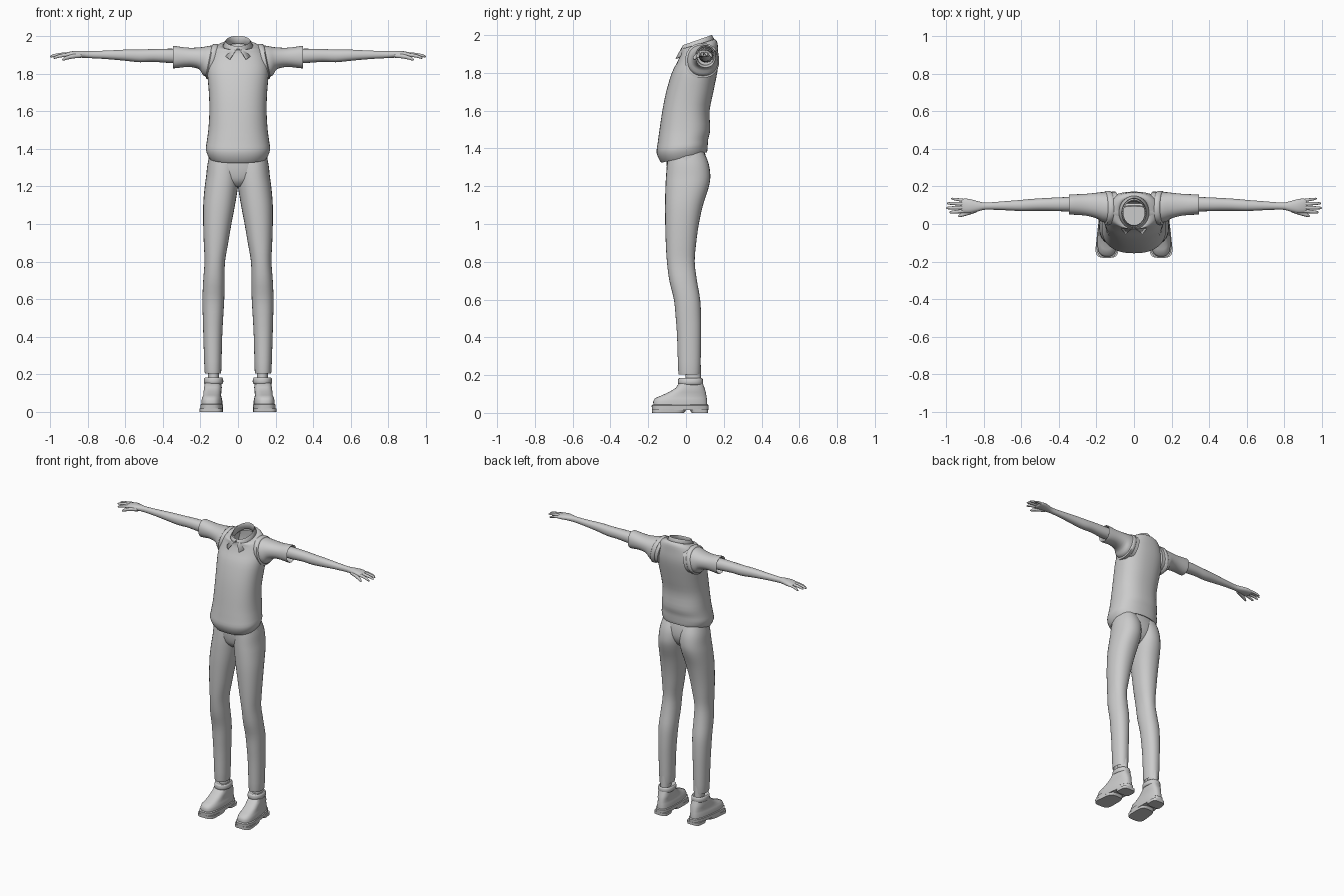
import bpy, bmesh, math
from mathutils import Vector

grey = bpy.data.materials.new("plain_grey")
grey.diffuse_color = (0.6, 0.6, 0.6, 1)


def finish(bm, name, mirror=False, angle=50):
    bmesh.ops.recalc_face_normals(bm, faces=bm.faces[:])
    me = bpy.data.meshes.new(name)
    bm.to_mesh(me)
    bm.free()
    me.materials.append(grey)
    ob = bpy.data.objects.new(name, me)
    bpy.context.collection.objects.link(ob)
    if mirror:
        ob.modifiers.new("mirror", 'MIRROR')
    bpy.ops.object.select_all(action='DESELECT')
    ob.select_set(True)
    bpy.context.view_layer.objects.active = ob
    bpy.ops.object.shade_smooth_by_angle(angle=math.radians(angle))
    return ob


def smooth_rings(rings, sub):
    # Catmull-Rom resampling of the ring parameters
    out = []
    for i in range(len(rings) - 1):
        p = [rings[max(0, min(len(rings) - 1, i + k))] for k in (-1, 0, 1, 2)]
        for s in range(sub):
            t = s / sub
            out.append([0.5 * (2 * b + (c - a) * t + (2 * a - 5 * b + 4 * c - d) * t * t
                               + (3 * b - a - 3 * c + d) * t ** 3) for a, b, c, d in zip(*p)])
    return out + [list(rings[-1])]


def loft(name, rings, axis='z', n=28, sub=3, power=2.2, caps=(True, True), mirror=False, angle=50):
    """Ring = position, a0, a1, b0, b1, tilt. a,b are x,y along z, or y,z along x."""
    bm = bmesh.new()
    loops = []
    for pos, a0, a1, b0, b1, tilt in smooth_rings(rings, sub):
        loop = []
        for k in range(n):
            t = 2 * math.pi * k / n
            c, s = math.cos(t), math.sin(t)
            a = (a1 - a0) / 2 * math.copysign(abs(c) ** (2 / power), c)
            b = (b1 - b0) / 2 * math.copysign(abs(s) ** (2 / power), s)
            h, a, e = pos + tilt * b, a + (a0 + a1) / 2, b + (b0 + b1) / 2
            loop.append(bm.verts.new((a, e, h) if axis == 'z' else (h, a, e)))
        loops.append(loop)
    for lo, hi in zip(loops, loops[1:]):
        for k in range(n):
            bm.faces.new((lo[k], lo[(k + 1) % n], hi[(k + 1) % n], hi[k]))
    if caps[0]:
        bm.faces.new(loops[0][::-1])
    if caps[1]:
        bm.faces.new(loops[-1])
    return finish(bm, name, mirror, angle)


# Vest body with tilted hem and open neck
body = [(1.37, .140, -.110, .090, .23), (1.352, .152, -.130, .110, .23),
        (1.395, .171, -.155, .115, .15), (1.44, .166, -.150, .118, .08),
        (1.50, .158, -.140, .128, 0), (1.60, .152, -.125, .125, 0),
        (1.70, .155, -.105, .145, 0), (1.80, .163, -.075, .165, 0),
        (1.86, .160, -.045, .172, 0), (1.91, .145, -.028, .170, .05),
        (1.945, .115, -.027, .165, .20), (1.95, .080, -.018, .145, .33),
        (1.92, .070, -.008, .135, .33)]
loft("vest", [(z, -w, w, y0, y1, t) for z, w, y0, y1, t in body],
     n=40, power=2.35, caps=(False, False))

# Sleeves with armhole trim
loft("sleeve", [(.10, 0, .172, 1.775, 1.955, -.2), (.165, .01, .170, 1.787, 1.948, -.2),
                (.20, .03, .166, 1.822, 1.940, -.1), (.26, .045, .160, 1.835, 1.937, 0),
                (.335, .050, .157, 1.828, 1.946, 0), (.345, .052, .155, 1.830, 1.944, 0),
                (.335, .058, .149, 1.836, 1.938, 0), (.30, .06, .147, 1.842, 1.934, 0)],
     axis='x', caps=(True, True), mirror=True)
loft("armhole_trim", [(.125, 0, .172, 1.776, 1.954, -.2), (.13, -.004, .176, 1.772, 1.957, -.2),
                      (.15, -.004, .176, 1.772, 1.957, -.2), (.155, .004, .171, 1.782, 1.951, -.2)],
     axis='x', sub=1, mirror=True)

# Shirt collar: half band with a pointed wing, mirrored
bm = bmesh.new()
rows = []
N = 18
for i in range(N + 1):
    t = math.pi * i / N
    u = .5 + (math.pi - .5) * i / N
    drop = max(0, 1 - t / .9)
    y_in, y_top, y_out = (.06 - r * math.cos(a) for r, a in ((.070, t), (.078, t), (.096, u)))
    rows.append([bm.verts.new(v) for v in (
        (.060 * math.sin(t), y_in, 1.935 + .35 * (y_in - .06)),
        (.066 * math.sin(t), y_top, 1.970 + .35 * (y_top - .06)),
        (.090 * math.sin(u), y_out - .028 * drop, 1.925 + .35 * (y_out - .06) - .02 * drop))])
for p, q in zip(rows, rows[1:]):
    for k in range(2):
        bm.faces.new((p[k], q[k], q[k + 1], p[k + 1]))
collar = finish(bm, "collar", True)
thick = collar.modifiers.new("cloth", 'SOLIDIFY')
thick.thickness, thick.offset = .007, 0

# Bare arms to the wrist and palm
loft("arm", [(.28, .068, .145, 1.855, 1.930, 0), (.36, .067, .143, 1.856, 1.932, 0),
             (.45, .070, .139, 1.862, 1.930, 0), (.52, .070, .135, 1.860, 1.928, 0),
             (.60, .069, .128, 1.868, 1.927, 0), (.70, .074, .120, 1.877, 1.922, 0),
             (.79, .076, .114, 1.882, 1.919, 0), (.83, .067, .121, 1.884, 1.921, 0),
             (.875, .058, .133, 1.885, 1.920, 0), (.91, .060, .134, 1.885, 1.912, 0),
             (.92, .070, .126, 1.890, 1.907, 0)], axis='x', n=20, mirror=True)

# Fingers and thumb: root x, y, z to tip x, y, z and radius
digits = {"index_finger": ((.89, .070, 1.898), (.982, .062, 1.882), .0095),
          "middle_finger": ((.89, .088, 1.900), (1.0, .085, 1.890), .0095),
          "ring_finger": ((.89, .106, 1.900), (.995, .110, 1.892), .009),
          "little_finger": ((.89, .123, 1.898), (.972, .135, 1.885), .008),
          "thumb": ((.835, .075, 1.895), (.935, .042, 1.874), .012)}
for name, (root, tip, r) in digits.items():
    root, tip = Vector(root), Vector(tip)
    rings = []
    for f, s in ((0, 1), (.35, 1.05), (.7, .9), (.92, .7), (1, .25)):
        c = root.lerp(tip, f)
        c.z += .006 * math.sin(math.pi * f)
        rings.append((c.x, c.y - r * s, c.y + r * s, c.z - r * s, c.z + r * s, 0))
    loft(name, rings, axis='x', n=10, sub=2, mirror=True)

# Trousers: hips plus two legs
loft("trouser_hips", [(1.20, -.05, .05, -.06, .05, 0), (1.23, -.11, .11, -.088, .085, 0),
                      (1.28, -.160, .160, -.100, .108, 0), (1.34, -.158, .158, -.103, .108, 0),
                      (1.40, -.150, .150, -.105, .095, 0)], n=32)
loft("trouser_leg", [(.25, .098, .168, -.030, .065, 0), (.217, .094, .172, -.035, .070, 0),
                     (.220, .089, .178, -.041, .076, 0), (.40, .084, .184, -.047, .080, 0),
                     (.50, .079, .187, -.054, .080, 0), (.60, .073, .189, -.064, .075, 0),
                     (.70, .071, .185, -.088, .058, 0), (.80, .069, .178, -.101, .046, 0),
                     (.90, .052, .182, -.107, .054, 0), (1.0, .035, .185, -.110, .068, 0),
                     (1.1, .016, .185, -.111, .090, 0), (1.19, .001, .178, -.109, .119, 0),
                     (1.25, -.006, .170, -.106, .129, 0), (1.32, -.006, .162, -.100, .120, 0),
                     (1.38, .010, .148, -.090, .095, 0)], n=28, mirror=True)

# Ankles and padded shoe collars
loft("ankle", [(.14, .100, .160, -.005, .080, 0), (.26, .102, .158, -.002, .078, 0)],
     n=16, sub=1, mirror=True)
loft("shoe_collar", [(.148, .086, .174, -.035, .086, 0), (.154, .079, .181, -.042, .090, 0),
                     (.175, .079, .181, -.042, .090, 0), (.184, .086, .174, -.036, .084, 0),
                     (.178, .098, .162, -.015, .078, 0)], n=24, sub=2, mirror=True)


def shoe_part(name, rings, power, angle):
    # Narrow the heel and turn the toe outward
    ob = loft(name, rings, n=36, sub=1, power=power, mirror=True, angle=angle)
    for v in ob.data.vertices:
        f = max(0, min(1, (.10 - v.co.y) / .25))
        v.co.x = .128 + .016 * f + (v.co.x - .14) * (.80 + .22 * f)


shoe_part("shoe_upper", [(.035, .082, .198, -.172, .113, 0), (.060, .082, .198, -.174, .112, 0),
                         (.078, .086, .194, -.165, .110, 0), (.090, .090, .190, -.135, .108, 0),
                         (.110, .088, .192, -.090, .105, 0), (.132, .086, .192, -.055, .098, 0),
                         (.155, .090, .188, -.038, .090, 0)], 2.8, 60)
shoe_part("sole", [(.016, .078, .202, -.180, .118, 0), (.040, .077, .203, -.182, .120, 0),
                   (.044, .084, .196, -.175, .114, 0)], 3, 40)
shoe_part("front_tread", [(0, .079, .201, -.179, -.010, 0),
                          (.02, .078, .202, -.180, .005, 0)], 4, 40)
shoe_part("heel", [(0, .080, .200, .030, .117, 0), (.02, .078, .202, .018, .118, 0)], 4, 40)
